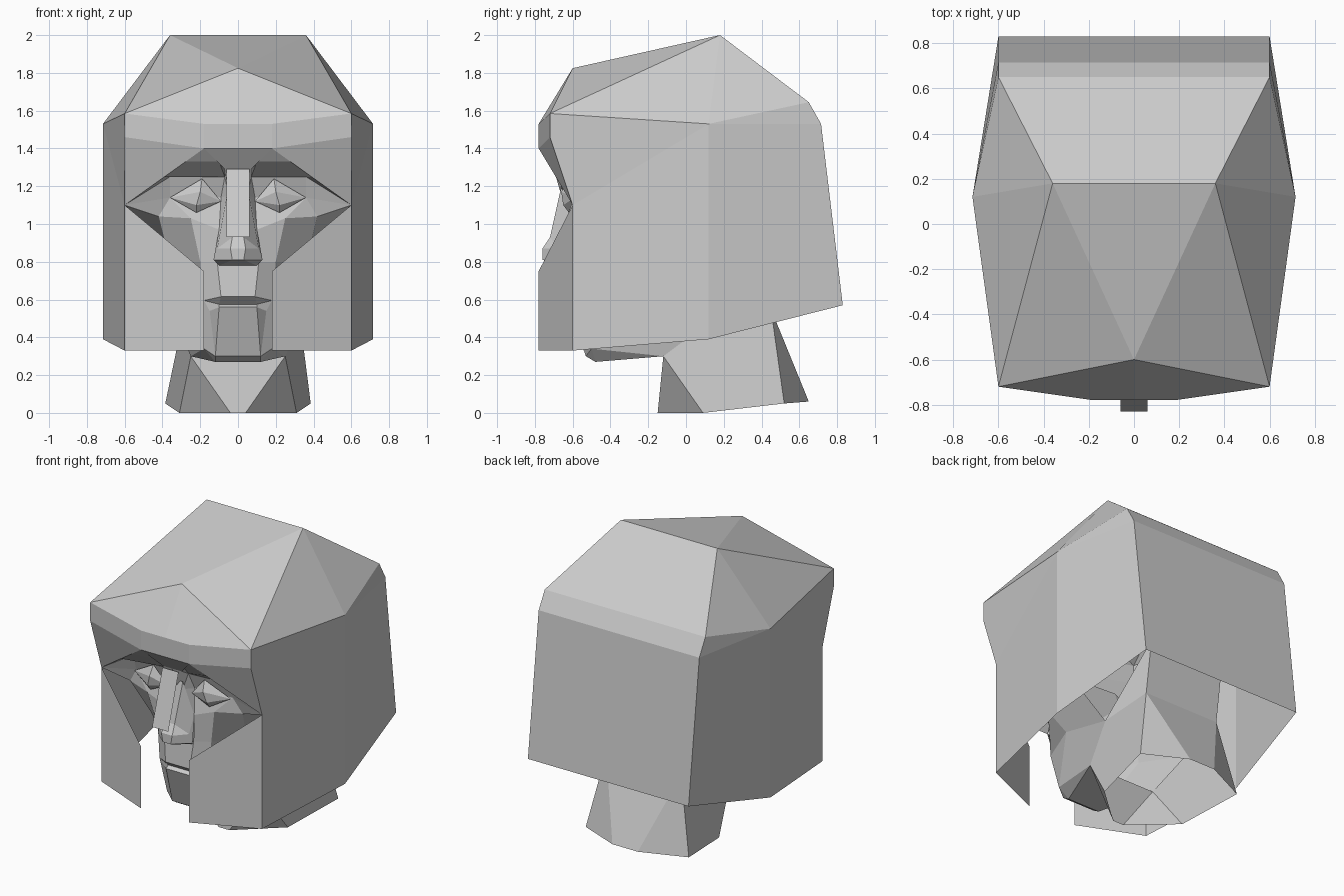
import bpy
import bmesh
from mathutils import Vector

default_cube = bpy.data.objects.get("Cube")
if default_cube:
    bpy.data.objects.remove(default_cube, do_unlink=True)

# One plain clay colour for everything
clay = bpy.data.materials.new("grey_clay")
clay.use_nodes = True
clay.diffuse_color = (.6, .6, .6, 1)
clay.node_tree.nodes["Principled BSDF"].inputs["Base Color"].default_value = (.6, .6, .6, 1)


def find_point(points, label):
    """A label starting with mid_ is the same point moved onto the centre line."""
    if label.startswith("mid_"):
        x, y, z = points[label[len("mid_"):]]
        return Vector((0, y, z))
    return Vector(points[label])


def mirrored_part(name, points, faces, inside):
    """Build the left half from named points, face outwards, and mirror it."""
    bm = bmesh.new()
    made = {}
    for outline in faces:
        corners = []
        for label in outline.split():
            if label not in made:
                made[label] = bm.verts.new(find_point(points, label))
            corners.append(made[label])
        face = bm.faces.new(corners)
        face.normal_update()
        if face.normal.dot(face.calc_center_median() - Vector(inside)) < 0:
            face.normal_flip()
    mesh = bpy.data.meshes.new(name)
    bm.to_mesh(mesh)
    bm.free()
    mesh.materials.append(clay)
    part = bpy.data.objects.new(name, mesh)
    bpy.context.collection.objects.link(part)
    mirror = part.modifiers.new("Mirror", 'MIRROR')
    mirror.use_clip = True


# Hair: open shell with a heavy fringe and two front panels
hair_points = dict(
    apex=(0, -.6, 1.825), ridge=(.36, .18, 2),
    corner=(.6, -.72, 1.585), corner_low=(.6, -.72, 1.46),
    fringe=(.18, -.78, 1.53), fringe_low=(.18, -.78, 1.4),
    temple=(.6, -.6, 1.1), brow=(.07, -.7, 1.29),
    panel_top=(.18, -.78, .75), panel_tip=(.18, -.78, .33), panel_side=(.6, -.6, .33),
    side=(.715, .12, 1.53), side_low=(.715, .12, .39),
    crown=(.6, .65, 1.645), back=(.6, .715, 1.53), back_low=(.6, .83, .57),
)
mirrored_part("hair", hair_points, [
    "apex ridge mid_ridge",
    "apex corner ridge",
    "apex mid_fringe fringe corner",
    "mid_fringe mid_fringe_low fringe_low fringe",
    "fringe fringe_low corner_low corner",
    "fringe_low temple corner_low",
    "mid_fringe_low mid_brow brow fringe_low",
    "temple panel_top panel_tip panel_side",
    "corner side ridge",
    "ridge side crown",
    "corner corner_low temple side",
    "temple panel_side side_low side",
    "side back crown",
    "side side_low back_low back",
    "ridge crown mid_crown mid_ridge",
    "crown back mid_back mid_crown",
    "back back_low mid_back_low mid_back",
], (0, 0, 1))

# Face: brow, eye sockets, cheeks, mouth and jaw
face_points = dict(
    hairline=(.18, -.78, 1.4), temple=(.6, -.6, 1.1),
    brow=(.07, -.7, 1.29), brow_inner=(.1, -.72, 1.33),
    brow_outer=(.28, -.735, 1.33), brow_end=(.39, -.69, 1.25),
    socket=(.07, -.63, 1.25), socket_outer=(.36, -.61, 1.25),
    bridge=(.05, -.66, 1.15), eye_inner=(.09, -.59, 1.14), eye_outer=(.36, -.57, 1.14),
    cheek_inner=(.1, -.61, .97), cheek=(.25, -.61, 1.03), cheek_outer=(.42, -.55, 1.04),
    nose_side=(.11, -.63, .8), smile=(.2, -.57, .8), hollow=(.36, -.42, .8),
    ear=(.48, -.1, .9), lip=(.09, -.645, .615), mouth=(.18, -.58, .595),
    parting=(.1, -.6, .575), lip_low=(.1, -.625, .56), under_lip=(.15, -.57, .54),
    chin=(.12, -.53, .3), chin_low=(.12, -.48, .27), chin_side=(.18, -.5, .34),
    jaw=(.25, -.12, .3), jaw_back=(.33, .12, .48), jaw_side=(.29, -.3, .6),
)
mirrored_part("face", face_points, [
    "brow brow_inner hairline",
    "hairline brow_inner brow_outer",
    "brow brow_inner socket",
    "brow_inner brow_outer brow_end socket_outer socket",
    "brow_end temple socket_outer",
    "mid_brow brow socket bridge mid_bridge",
    "socket bridge eye_inner",
    "socket socket_outer eye_outer eye_inner",
    "socket_outer temple eye_outer",
    "bridge eye_inner cheek_inner",
    "eye_inner eye_outer cheek cheek_inner",
    "eye_outer cheek_outer cheek",
    "eye_outer temple cheek_outer",
    "cheek_inner cheek smile nose_side",
    "cheek cheek_outer hollow smile",
    "cheek_outer temple ear hollow",
    "mid_nose_side nose_side lip mid_lip",
    "nose_side smile mouth lip",
    "smile hollow jaw_side mouth",
    "hollow ear jaw_back jaw_side",
    "mid_lip lip parting mid_parting",
    "lip mouth parting",
    "mid_parting parting lip_low mid_lip_low",
    "parting mouth under_lip lip_low",
    "mid_lip_low lip_low chin mid_chin",
    "lip_low under_lip chin",
    "under_lip mouth chin_side chin",
    "mouth jaw_side chin_side",
    "mid_chin chin chin_low mid_chin_low",
    "chin chin_side chin_low",
    "chin_side jaw_side jaw_back jaw",
    "chin_side jaw chin_low",
    "mid_chin_low chin_low jaw mid_jaw",
], (0, 0, .8))

# Nose: sides, wings and tip
nose_points = dict(
    bridge=(.05, -.66, 1.2), base=(.1, -.61, .97), ridge=(.03, -.72, .93),
    tip=(.04, -.76, .87), tip_low=(.03, -.76, .81), bottom=(.1, -.63, .78),
    wing=(.11, -.68, .87), wing_low=(.13, -.67, .81),
)
mirrored_part("nose", nose_points, [
    "mid_bridge bridge ridge mid_ridge",
    "bridge base wing ridge",
    "mid_ridge ridge tip mid_tip",
    "ridge wing tip",
    "mid_tip tip tip_low mid_tip_low",
    "tip wing wing_low tip_low",
    "base wing_low wing",
    "base bottom wing_low",
    "mid_tip_low tip_low bottom mid_bottom",
    "tip_low wing_low bottom",
], (0, -.6, .9))

# Flat strip in front of the nose bridge
strip_points = dict(top=(.06, -.72, 1.29), bottom=(.06, -.83, .93))
mirrored_part("nose_strip", strip_points, ["mid_top top bottom mid_bottom"], (0, 0, 1))

# Eyelids: faceted almond around each eye
lid_points = dict(
    inner=(.09, -.62, 1.12), outer=(.36, -.59, 1.14), top=(.19, -.63, 1.24),
    bottom=(.22, -.62, 1.06), top_rim=(.2, -.66, 1.17), low_rim=(.22, -.65, 1.1),
)
mirrored_part("eyelids", lid_points, [
    "inner top top_rim",
    "top outer top_rim",
    "inner low_rim bottom",
    "low_rim outer bottom",
    "inner top_rim low_rim",
    "top_rim outer low_rim",
], (.2, -.5, 1.14))

# Neck: open tapered tube leaning forward
neck_points = dict(
    base_front=(.04, -.15, 0), base_side=(.31, .09, 0),
    base_rear=(.385, .52, .05), base_back=(.095, .65, .06),
    throat=(.25, -.12, .3), nape=(.28, .45, .55), skull=(.28, .5, .9), jaw_back=(.33, .12, .48),
)
mirrored_part("neck", neck_points, [
    "mid_base_front base_front throat mid_throat",
    "base_front base_side throat",
    "base_side base_rear nape jaw_back throat",
    "base_rear base_back nape",
    "base_back mid_base_back mid_nape nape",
    "nape skull mid_skull mid_nape",
    "jaw_back nape skull",
], (0, .2, .3))
